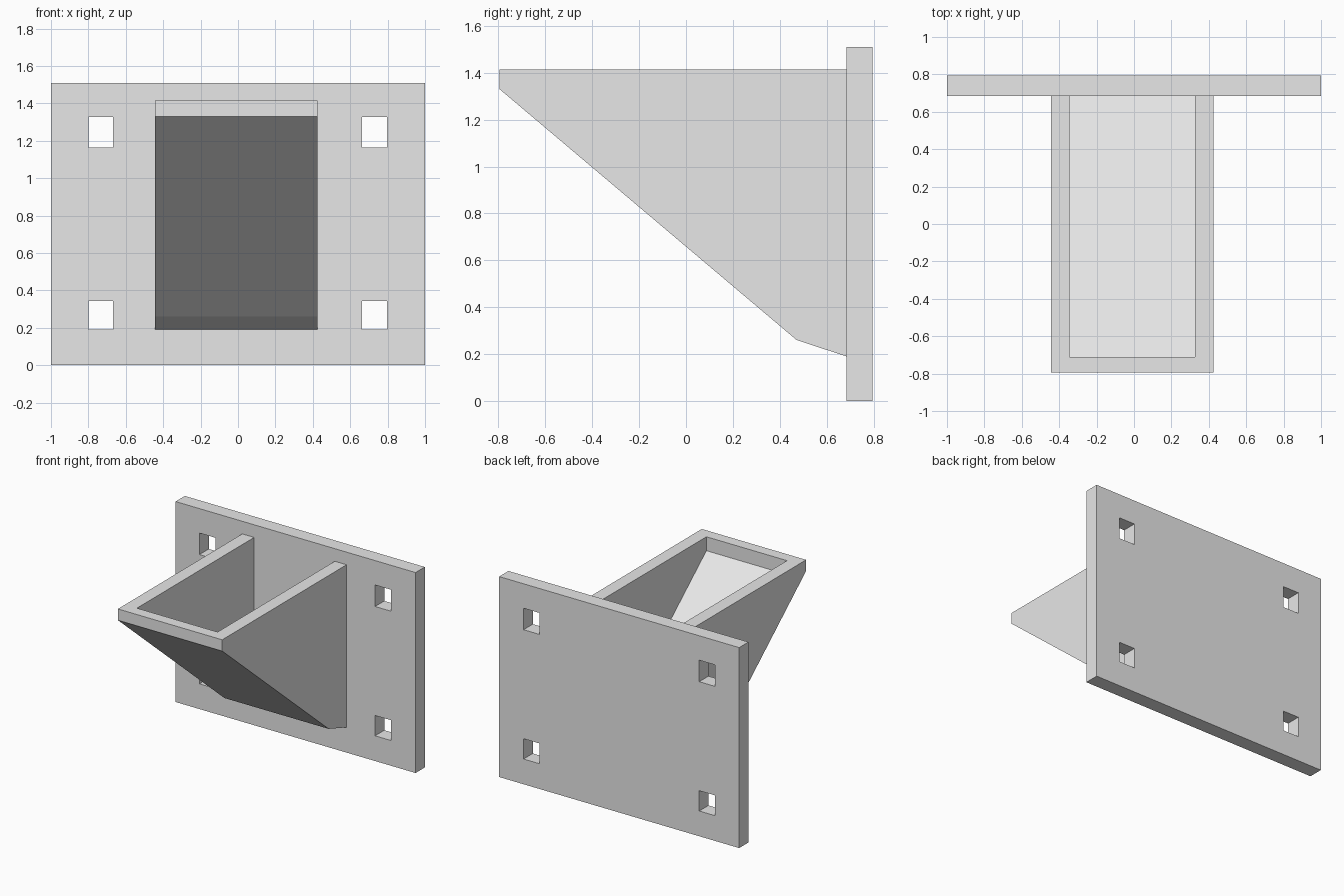
import bpy
import bmesh

default = bpy.data.objects.get("Cube")
if default:
    bpy.data.objects.remove(default, do_unlink=True)

gray = bpy.data.materials.new("plain_gray")
gray.use_nodes = True
color = (0.8, 0.8, 0.8, 1.0)
gray.diffuse_color = color
gray.node_tree.nodes["Principled BSDF"].inputs["Base Color"].default_value = color


def prism(name, profile, x0, x1):
    """Extrude a (y, z) profile along x."""
    bm = bmesh.new()
    face = bm.faces.new([bm.verts.new((x0, y, z)) for y, z in profile])
    moved = bmesh.ops.extrude_face_region(bm, geom=[face])["geom"]
    verts = [v for v in moved if isinstance(v, bmesh.types.BMVert)]
    bmesh.ops.translate(bm, verts=verts, vec=(x1 - x0, 0, 0))
    bmesh.ops.recalc_face_normals(bm, faces=bm.faces)
    mesh = bpy.data.meshes.new(name)
    bm.to_mesh(mesh)
    bm.free()
    mesh.materials.append(gray)
    obj = bpy.data.objects.new(name, mesh)
    bpy.context.collection.objects.link(obj)
    return obj


def rect(y0, y1, z0, z1):
    return [(y0, z0), (y1, z0), (y1, z1), (y0, z1)]


def cut(target, cutters):
    """Subtract the cutters, bake the result and discard the cutters."""
    for cutter in cutters:
        cutter.hide_render = True
        mod = target.modifiers.new("cut", 'BOOLEAN')
        mod.operation = 'DIFFERENCE'
        mod.solver = 'EXACT'
        mod.object = cutter
    bpy.context.view_layer.update()
    graph = bpy.context.evaluated_depsgraph_get()
    baked = bpy.data.meshes.new_from_object(target.evaluated_get(graph))
    target.modifiers.clear()
    target.data = baked
    for cutter in cutters:
        bpy.data.objects.remove(cutter, do_unlink=True)


front, plate_front, back = -0.795, 0.685, 0.795
top = 1.415

# Mounting plate with four square bolt holes
plate = prism("mounting_plate", rect(plate_front, back, 0, 1.51), -1, 1)
holes = [prism("hole_cutter", rect(0.5, 1, z0, z1), x0, x1)
         for x0, x1 in ((-0.8, -0.667), (0.663, 0.797))
         for z0, z1 in ((0.19, 0.343), (1.164, 1.326))]
cut(plate, holes)

# Open-topped wedge hopper with a sloping floor
hopper = prism("wedge_hopper", [(front, top), (front, 1.33), (0.472, 0.26),
                                (plate_front, 0.19), (plate_front, top)],
               -0.444, 0.425)
cavity = prism("cavity_cutter", [(-0.71, 1.6), (-0.71, 1.31), (0.48, 0.308),
                                 (0.9, 0.17), (0.9, 1.6)],
               -0.345, 0.327)
cut(hopper, [cavity])
